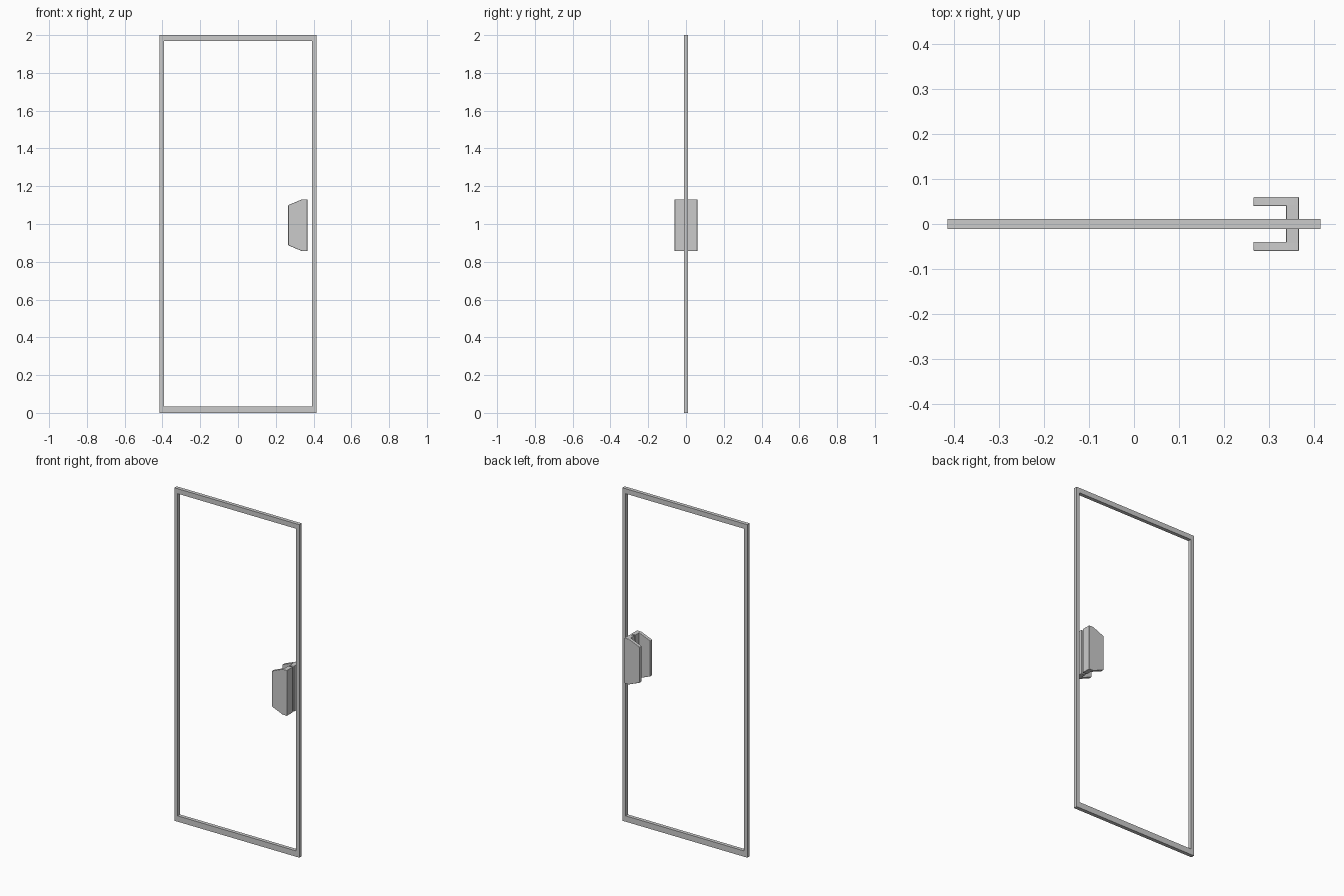
import bpy, bmesh

if "Cube" in bpy.data.objects:
    bpy.data.objects.remove(bpy.data.objects["Cube"])


def prism(name, pts, y0, y1, bevel=0.0):
    """Extrude an x-z outline along y."""
    bm = bmesh.new()
    face = bm.faces.new([bm.verts.new((x, y0, z)) for x, z in pts])
    ext = bmesh.ops.extrude_face_region(bm, geom=[face])
    moved = [v for v in ext["geom"] if isinstance(v, bmesh.types.BMVert)]
    bmesh.ops.translate(bm, verts=moved, vec=(0, y1 - y0, 0))
    bmesh.ops.recalc_face_normals(bm, faces=bm.faces)
    mesh = bpy.data.meshes.new(name)
    bm.to_mesh(mesh)
    bm.free()
    ob = bpy.data.objects.new(name, mesh)
    bpy.context.collection.objects.link(ob)
    if bevel:
        mod = ob.modifiers.new("soft_edges", "BEVEL")
        mod.width = bevel
        mod.segments = 3
    return ob


def box(name, x0, x1, y0, y1, z0, z1, bevel=0.0):
    return prism(name, [(x0, z0), (x1, z0), (x1, z1), (x0, z1)], y0, y1, bevel)


W, T, H = 0.415, 0.011, 2.0      # door half width, half thickness, height
SIDE, TOP, BOTTOM = 0.022, 0.03, 0.035

# Door frame: mitred stiles and rails around an open pane
stile = [(W, 0), (W, H), (W - SIDE, H - TOP), (W - SIDE, BOTTOM)]
for name, s in (("right_stile", 1), ("left_stile", -1)):
    prism(name, [(s * x, z) for x, z in stile], -T, T)
prism("top_rail", [(-W, H), (W, H), (W - SIDE, H - TOP), (SIDE - W, H - TOP)], -T, T)
prism("bottom_rail", [(-W, 0), (W, 0), (W - SIDE, BOTTOM), (SIDE - W, BOTTOM)], -T, T)

# Pull handles, one on each side: tapered paddle plus a mounting web
paddle = [(0.266, 0.887), (0.338, 0.857), (0.367, 0.857),
          (0.367, 1.13), (0.338, 1.13), (0.266, 1.1)]
for name, s in (("front", -1), ("back", 1)):
    grip = prism(name + "_handle_paddle", paddle, s * 0.040, s * 0.060, 0.002)
    web = box(name + "_handle_web", 0.339, 0.367, s * 0.005, s * 0.045, 0.857, 1.13, 0.002)
    for ob in (grip, web):
        bpy.context.view_layer.objects.active = ob
        ob.select_set(True)
        bpy.ops.object.shade_smooth_by_angle()
        ob.select_set(False)
